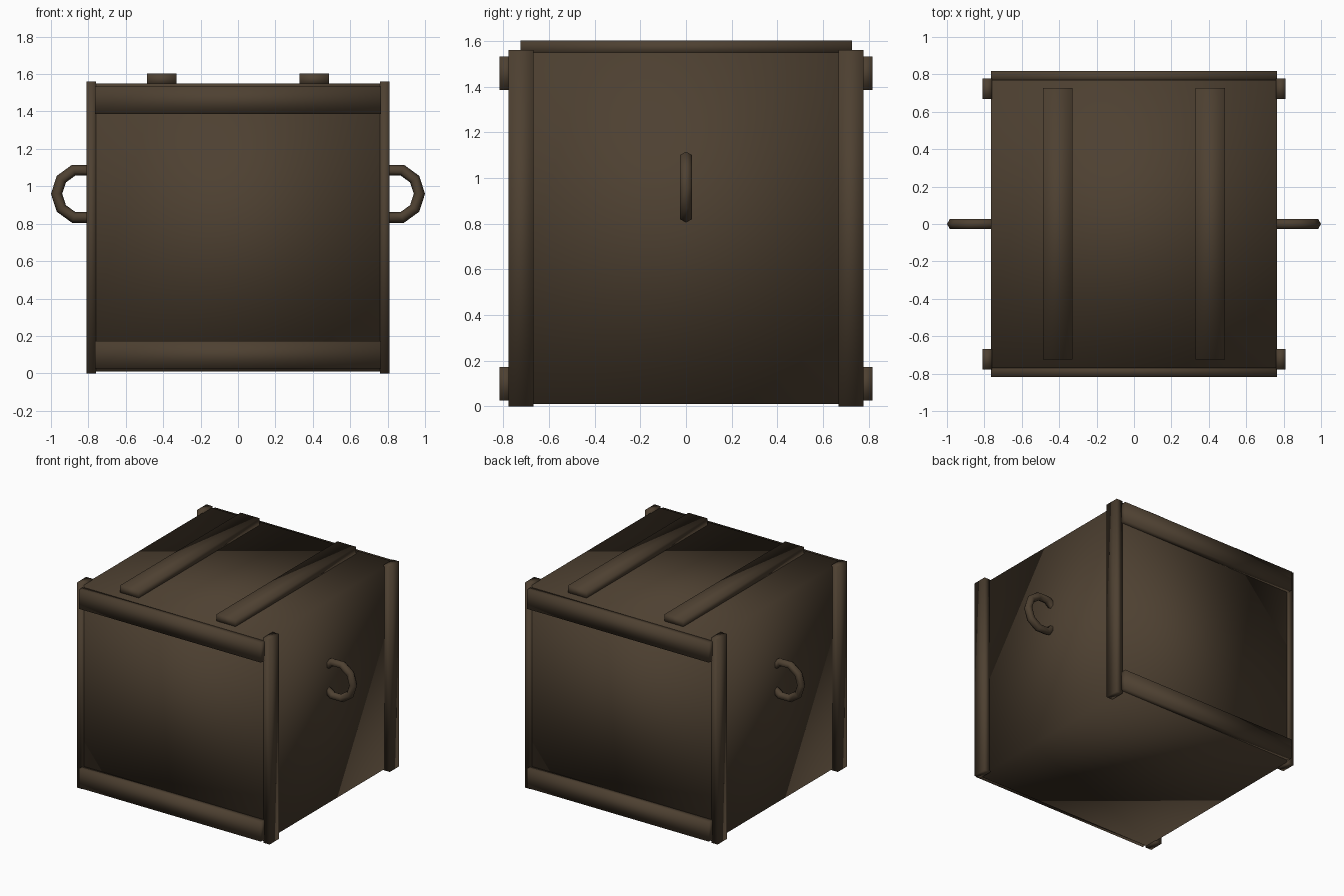
import bpy, bmesh, math

if "Cube" in bpy.data.objects:
    bpy.data.objects.remove(bpy.data.objects["Cube"])

wood = bpy.data.materials.new("dark brown wood")
wood.diffuse_color = (0.076, 0.052, 0.031, 1)
wood.use_nodes = True
wood.node_tree.nodes["Principled BSDF"].inputs["Base Color"].default_value = wood.diffuse_color


def finish(name, bm):
    """Turn a bmesh into a smooth-shaded object."""
    bmesh.ops.recalc_face_normals(bm, faces=bm.faces)
    for f in bm.faces:
        f.smooth = True
    mesh = bpy.data.meshes.new(name)
    bm.to_mesh(mesh)
    bm.free()
    mesh.materials.append(wood)
    obj = bpy.data.objects.new(name, mesh)
    bpy.context.collection.objects.link(obj)


def box(name, x, y, z):
    """Box from its (min, max) range on each axis."""
    bm = bmesh.new()
    bmesh.ops.create_cube(bm, size=1)
    for v in bm.verts:
        v.co = [r[0] if c < 0 else r[1] for c, r in zip(v.co, (x, y, z))]
    finish(name, bm)


def span(side, a, b):
    return tuple(sorted((side * a, side * b)))


def ring_handle(name, side, major=0.133, minor=0.03, n=10, m=6):
    """Ten-sided ring standing upright, its inner part sunk into the crate."""
    bm = bmesh.new()
    rings = []
    for i in range(n):
        a = 2 * math.pi * i / n
        ring = []
        for j in range(m):
            b = 2 * math.pi * j / m
            r = major + minor * math.cos(b)
            ring.append(bm.verts.new((side * (0.837 + r * math.cos(a)),
                                      minor * math.sin(b),
                                      0.96 + r * math.sin(a))))
        rings.append(ring)
    for i in range(n):
        p, q = rings[i], rings[(i + 1) % n]
        for j in range(m):
            k = (j + 1) % m
            bm.faces.new((p[j], q[j], q[k], p[k]))
    finish(name, bm)


# Crate body
box("crate_body", (-0.765, 0.765), (-0.77, 0.77), (0.01, 1.55))

for sx, side in ((-1, "left"), (1, "right")):
    # Corner posts on the side walls
    for sy, end in ((-1, "front"), (1, "back")):
        box(f"{end}_{side}_post", span(sx, 0.758, 0.81), span(sy, 0.667, 0.777), (0, 1.56))
    # Lid battens
    box(f"{side}_lid_batten", span(sx, 0.328, 0.486), (-0.724, 0.726), (1.54, 1.603))
    # Side handles
    ring_handle(f"{side}_handle", sx)

# Horizontal rails on front and back walls
for sy, end in ((-1, "front"), (1, "back")):
    for level, z in (("lower", (0.025, 0.172)), ("upper", (1.386, 1.533))):
        box(f"{end}_{level}_rail", (-0.765, 0.765), span(sy, 0.76, 0.817), z)
